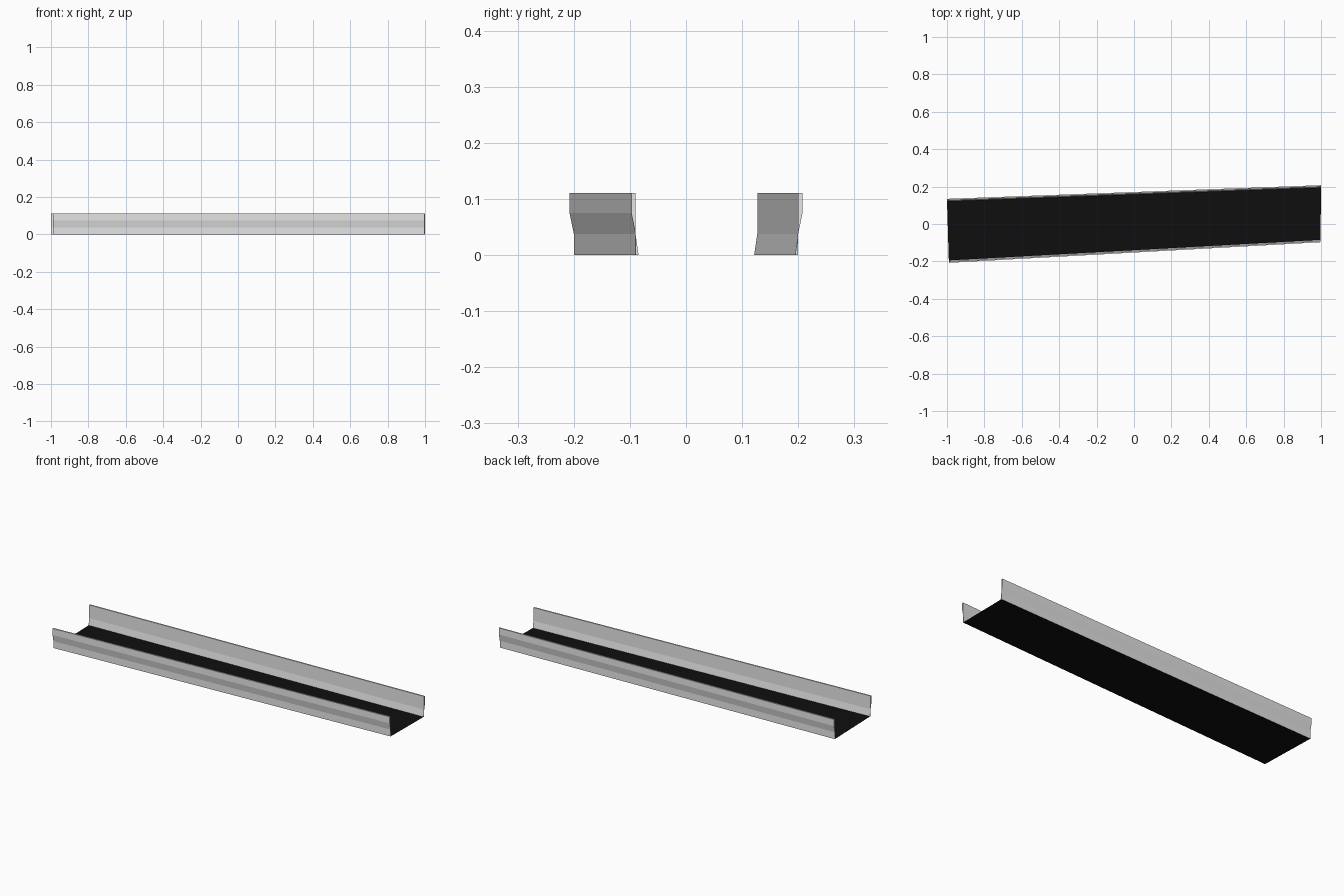
import bpy
import bmesh
from mathutils import Vector

cube = bpy.data.objects.get("Cube")
if cube:
    bpy.data.objects.remove(cube)


def make_material(name, value):
    mat = bpy.data.materials.new(name)
    mat.use_nodes = True
    colour = (value, value, value, 1)
    mat.diffuse_color = colour
    mat.node_tree.nodes["Principled BSDF"].inputs["Base Color"].default_value = colour
    return mat


def make_object(name, bm, mat):
    mesh = bpy.data.meshes.new(name)
    bm.to_mesh(mesh)
    bm.free()
    mesh.materials.append(mat)
    obj = bpy.data.objects.new(name, mesh)
    bpy.context.collection.objects.link(obj)


light_grey = make_material("light grey", 0.8)
black = make_material("black", 0.0047)

# Ground line of each wall, from the right end to the left end
front_line = (Vector((-0.99, -0.2, 0)), Vector((0.997, -0.09, 0)))
back_line = (Vector((-1.0, 0.127, 0)), Vector((1.0, 0.2, 0)))

# Wall section as (outward offset, height), pinched at the waist
waist = 0.038
upper_part = [(0, waist), (0.0075, 0.075), (0.0075, 0.111), (0, 0.111)]
lower_part = [(-0.0055, 0), (0, 0), (0, waist)]


def add_prism(bm, section, line, outward):
    rings = [[bm.verts.new(end + Vector((0, outward * o, z))) for o, z in section]
             for end in line]
    count = len(section)
    for i in range(count):
        j = (i + 1) % count
        bm.faces.new((rings[0][i], rings[0][j], rings[1][j], rings[1][i]))
    for ring in rings:
        bm.faces.new(ring)


# Side walls
for name, line, outward in (("front_wall", front_line, -1), ("back_wall", back_line, 1)):
    bm = bmesh.new()
    for section in (upper_part, lower_part):
        add_prism(bm, section, line, outward)
    # The floor covers the underside
    under = [f for f in bm.faces if all(v.co.z < 0.001 for v in f.verts)]
    bmesh.ops.recalc_face_normals(bm, faces=bm.faces)
    bmesh.ops.delete(bm, geom=under, context="FACES_ONLY")
    make_object(name, bm, light_grey)

# Floor sheet between the walls
bm = bmesh.new()
corners = (front_line[0], front_line[1], back_line[1], back_line[0])
bm.faces.new([bm.verts.new(c) for c in corners])
make_object("floor", bm, black)
